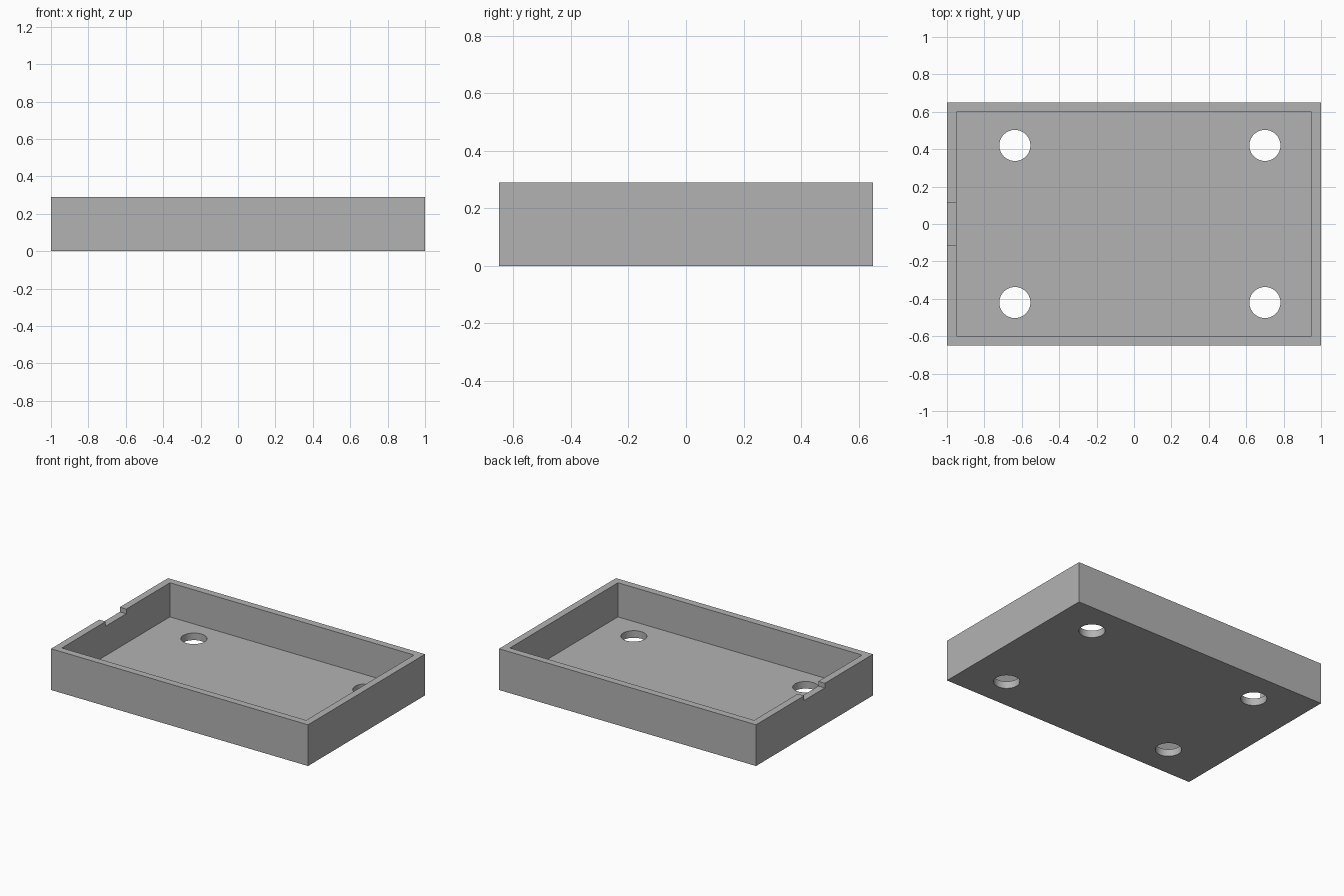
import bpy
import math

if "Cube" in bpy.data.objects:
    bpy.data.objects.remove(bpy.data.objects["Cube"], do_unlink=True)

LENGTH, WIDTH, HEIGHT = 2.0, 1.3, 0.29
WALL, FLOOR = 0.05, 0.05
NOTCH_WIDTH, NOTCH_DEPTH = 0.23, 0.033
HOLE_RADIUS, HOLE_Y = 0.083, 0.42
HOLE_XS = (-0.637, 0.70)

grey = bpy.data.materials.new("plain_grey")
grey.use_nodes = True
colour = (0.45, 0.45, 0.45, 1.0)
grey.diffuse_color = colour
grey.node_tree.nodes["Principled BSDF"].inputs["Base Color"].default_value = colour


def box(name, x, y, z):
    """Box from (min, max) pairs on each axis."""
    spans = (x, y, z)
    bpy.ops.mesh.primitive_cube_add(size=1, location=[sum(s) / 2 for s in spans])
    obj = bpy.context.object
    obj.name = name
    obj.scale = [s[1] - s[0] for s in spans]
    bpy.ops.object.transform_apply(location=True, rotation=False, scale=True)
    obj.data.materials.append(grey)
    return obj


def cut(target, cutter):
    """Subtract the cutter from the target, then discard it."""
    cutter.hide_render = True
    mod = target.modifiers.new("cut", "BOOLEAN")
    mod.operation = "DIFFERENCE"
    mod.solver = "EXACT"
    mod.object = cutter
    bpy.context.view_layer.objects.active = target
    bpy.ops.object.modifier_apply(modifier=mod.name)
    bpy.data.objects.remove(cutter, do_unlink=True)


# Solid block for the open tray
hx, hy = LENGTH / 2, WIDTH / 2
tray = box("tray", (-hx, hx), (-hy, hy), (0, HEIGHT))

# Hollow interior
cut(tray, box("cavity_cutter", (WALL - hx, hx - WALL), (WALL - hy, hy - WALL),
              (FLOOR, HEIGHT + WALL)))

# Shallow notch in the rim of one short wall
cut(tray, box("notch_cutter", (-hx - WALL, WALL * 1.5 - hx),
              (-NOTCH_WIDTH / 2, NOTCH_WIDTH / 2),
              (HEIGHT - NOTCH_DEPTH, HEIGHT + WALL)))

# Four round holes through the floor
for x in HOLE_XS:
    for side in (-1, 1):
        bpy.ops.mesh.primitive_cylinder_add(vertices=64, radius=HOLE_RADIUS,
                                            depth=FLOOR * 3,
                                            location=(x, side * HOLE_Y, FLOOR / 2))
        hole = bpy.context.object
        hole.name = "hole_cutter"
        hole.data.materials.append(grey)
        cut(tray, hole)

# Smooth hole walls, crisp box edges
bpy.ops.object.select_all(action="DESELECT")
tray.select_set(True)
bpy.context.view_layer.objects.active = tray
bpy.ops.object.shade_smooth_by_angle(angle=math.radians(30))
